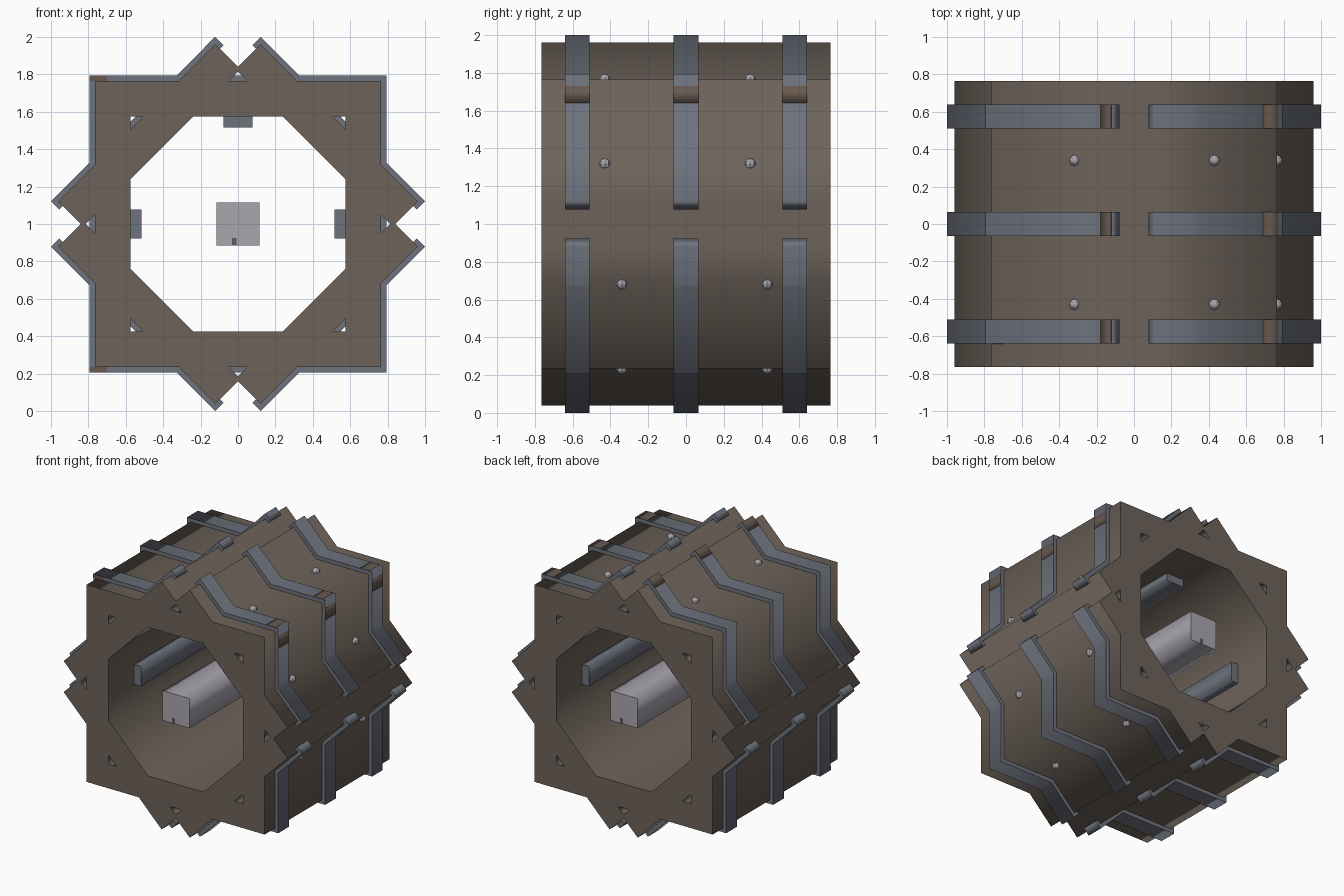
import bpy
from math import sin, cos, pi, sqrt

cube = bpy.data.objects.get("Cube")
if cube:
    bpy.data.objects.remove(cube, do_unlink=True)


def material(name, rgb):
    m = bpy.data.materials.new(name)
    m.use_nodes = True
    m.diffuse_color = (*rgb, 1)
    m.node_tree.nodes["Principled BSDF"].inputs["Base Color"].default_value = (*rgb, 1)
    return m


WOOD = material("weathered brown", (0.155, 0.125, 0.102))
STEEL = material("blue grey steel", (0.155, 0.170, 0.205))
RUST = material("rust brown", (0.135, 0.100, 0.078))
CORE = material("pale grey", (0.40, 0.38, 0.43))
DARK = material("dark grey", (0.10, 0.10, 0.11))

OUT, INN = 0.764, 0.576      # plank outer and inner distance from the axis
BAND = 0.793                 # band outer distance
HALF, TIP = 0.594, 0.621     # half length of diagonal planks and their bands
DEPTH = 0.764                # half depth of the body
BAND_Y = (-0.575, 0, 0.575)


def rot(points, a):
    return [(x * cos(a) - y * sin(a), x * sin(a) + y * cos(a)) for x, y in points]


def quarter_turns(points):
    """Four copies of a point list, one per quarter turn."""
    return [rot(points, -k * pi / 2) for k in range(4)]


def square(r):
    return [(-r, -r), (r, -r), (r, r), (-r, r)]


def extrude(name, loops, y, half_depth, mat):
    """Filled profile in the xz plane around the axis; inner loops become holes."""
    curve = bpy.data.curves.new(name, "CURVE")
    curve.dimensions = "2D"
    curve.fill_mode = "BOTH"
    curve.extrude = half_depth
    for loop in loops:
        s = curve.splines.new("POLY")
        s.points.add(len(loop) - 1)
        for p, (px, pz) in zip(s.points, loop):
            p.co = (px, pz, 0, 1)
        s.use_cyclic_u = True
    ob = bpy.data.objects.new(name, curve)
    bpy.context.collection.objects.link(ob)
    ob.location = (0, y, 1)
    ob.rotation_euler = (pi / 2, 0, 0)
    bpy.ops.object.select_all(action="DESELECT")
    ob.select_set(True)
    bpy.context.view_layer.objects.active = ob
    bpy.ops.object.convert(target="MESH")
    ob = bpy.context.object
    ob.data.materials.clear()
    ob.data.materials.append(mat)
    return ob


def block(name, x, z, y, mat, angle=0):
    """Box given by (min, max) ranges, x and z measured from the axis."""
    pts = [(x[0], z[0]), (x[1], z[0]), (x[1], z[1]), (x[0], z[1])]
    return extrude(name, [rot(pts, angle)], (y[0] + y[1]) / 2, (y[1] - y[0]) / 2, mat)


# Body: two interlocked square frames, with gaps left where they cross
s2 = sqrt(2)
tip = ((OUT - HALF) / s2, (OUT + HALF) / s2)
valley = OUT * s2 - OUT
side = [(0, HALF * s2), tip, (valley, OUT), (OUT, OUT), (OUT, valley), (tip[1], tip[0])]
outline = sum(quarter_turns(side), [])
eighth = INN * (s2 - 1)
opening = sum(quarter_turns([(-eighth, INN), (eighth, INN)]), [])
g = INN * s2 - OUT
notch_gaps = quarter_turns([(0, INN * s2), (g, OUT), (-g, OUT)])
c = OUT * s2 - INN
corner_gaps = quarter_turns([(INN, INN), (INN, c), (c, INN)])
extrude("body", [outline, opening] + notch_gaps + corner_gaps, 0, DEPTH, WOOD)

# Bands: a square hoop and four hooked diagonal straps at each station
LIP = 0.73
strap = [(-TIP, LIP), (-TIP, BAND), (TIP, BAND), (TIP, LIP),
         (HALF, LIP), (HALF, OUT), (-HALF, OUT), (-HALF, LIP)]
for y in BAND_Y:
    extrude("square_band", [square(BAND), square(OUT)], y, 0.065, STEEL)
    for k in range(4):
        extrude("diagonal_band", [rot(strap, pi / 4 + k * pi / 2)], y, 0.065, STEEL)

# Rust patches on the bands
for y in BAND_Y:
    span = (y - 0.065, y + 0.065)
    top = (BAND, BAND + 0.002)
    block("rust_patch_top", (0.69, 0.77), top, span, RUST)
    block("rust_patch_side", (-0.73, -0.64), top, span, RUST, -pi / 2)
    block("rust_patch_diagonal", (0.54, TIP), top, span, RUST, pi / 4)
edge = BAND_Y[0] - 0.065
for z in ((OUT, BAND), (-BAND, -OUT)):
    block("rust_patch_edge", (-BAND, -0.70), z, (edge - 0.002, edge), RUST)

# Inner rails on the ceiling and both walls
for name, a in (("ceiling_rail", 0), ("left_rail", -pi / 2), ("right_rail", pi / 2)):
    block(name, (-0.077, 0.077), (0.517, INN), (-0.45, 0.45), STEEL, a)

# Central core with a small mark at each end
block("core", (-0.115, 0.115), (-0.115, 0.115), (-0.76, 0.76), CORE)
for end, x in ((-1, -0.02), (1, 0.02)):
    block("core_mark", (x - 0.012, x + 0.012), (-0.113, -0.075),
          (end * 0.761 - 0.001, end * 0.761 + 0.001), DARK)

# Studs in the valleys and on the flats
upper, lower = (-0.43, 0.34), (-0.34, 0.43)
studs = [(OUT, valley, upper), (-valley, OUT, upper), (0.43, OUT, upper),
         (OUT, -valley, lower), (0.43, -OUT, lower)]
for x, z, ys in studs:
    for y in ys:
        bpy.ops.mesh.primitive_uv_sphere_add(segments=8, ring_count=6, radius=0.03,
                                             location=(x, y, 1 + z))
        bpy.context.object.name = "stud"
        bpy.context.object.data.materials.append(CORE)
